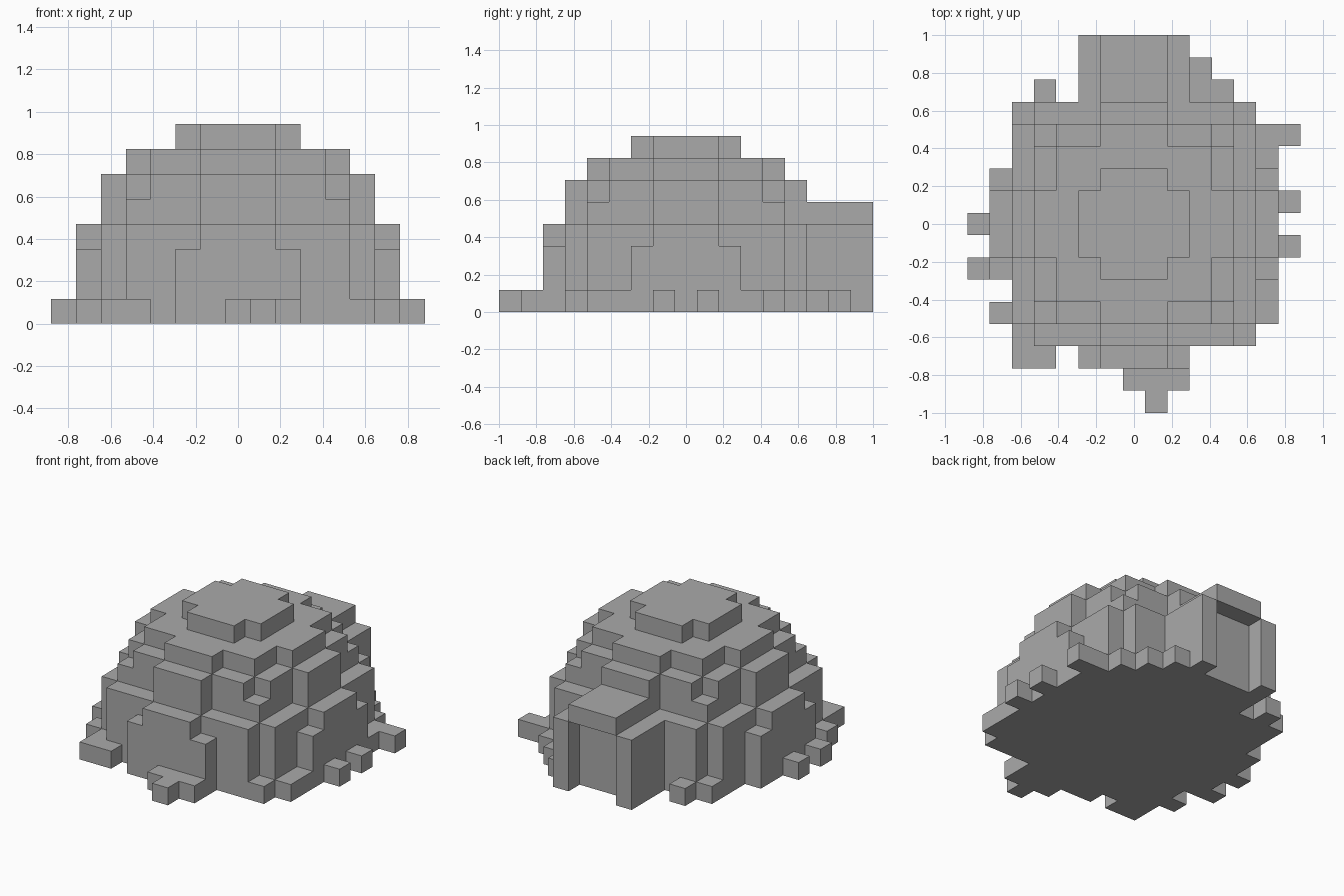
import bpy
import bmesh
import math
from mathutils import Vector

if "Cube" in bpy.data.objects:
    bpy.data.objects.remove(bpy.data.objects["Cube"], do_unlink=True)

BLOCK = 2 / 17  # edge of one building block

stone = bpy.data.materials.new("plain_grey")
stone.use_nodes = True
GREY = (0.4, 0.4, 0.4, 1)
stone.diffuse_color = GREY
stone.node_tree.nodes["Principled BSDF"].inputs["Base Color"].default_value = GREY


def box(xs, ys, zs):
    """Grid cells in an inclusive range along each axis."""
    return {(x, y, z)
            for x in range(xs[0], xs[1] + 1)
            for y in range(ys[0], ys[1] + 1)
            for z in range(zs[0], zs[1] + 1)}


def disc(half_widths, z):
    """One course of the dome: half width for each row away from the middle."""
    cells = set()
    for row, half in enumerate(half_widths):
        for y in (row, -row):
            cells |= box((-half, half), (y, y), (z, z))
    return cells


def build(name, cells, occupied):
    """Skin the exposed sides of the cells and merge flat areas."""
    bm = bmesh.new()
    corners = {}

    def corner(p):
        key = tuple(round(2 * c) for c in p)
        if key not in corners:
            corners[key] = bm.verts.new(p * BLOCK)
        return corners[key]

    axes = [Vector((1, 0, 0)), Vector((0, 1, 0)), Vector((0, 0, 1))]
    for cell in sorted(cells):
        centre = Vector(cell) + axes[2] / 2
        for i in range(3):
            u, v = axes[(i + 1) % 3] / 2, axes[(i + 2) % 3] / 2
            for side in (1, -1):
                neighbour = list(cell)
                neighbour[i] += side
                if tuple(neighbour) in occupied:
                    continue
                mid = centre + axes[i] * side / 2
                quad = [mid - u - v, mid + u - v, mid + u + v, mid - u + v]
                bm.faces.new([corner(p) for p in quad[::side]])
    bmesh.ops.dissolve_limit(bm, angle_limit=math.radians(1),
                             verts=bm.verts, edges=bm.edges)
    mesh = bpy.data.meshes.new(name)
    bm.to_mesh(mesh)
    bm.free()
    mesh.materials.append(stone)
    bpy.context.collection.objects.link(bpy.data.objects.new(name, mesh))


# Dome: courses from the ground up
wall = (6, 6, 6, 5, 5, 4, 2)
courses = [wall, wall, wall,
           (6, 6, 5, 5, 5, 4, 1),
           (5, 5, 4, 4, 4, 1),
           (5, 5, 4, 4, 3, 1),
           (4, 4, 3, 3, 1),
           (2, 2, 1)]
dome = set().union(*(disc(c, z) for z, c in enumerate(courses)))

# Entrance: passage with a raised roof and a doorway set back between posts
entrance = box((-2, 2), (6, 7), (0, 3)) | box((-1, 1), (6, 8), (4, 4))
for x in (-2, 2):
    entrance |= box((x, x), (8, 8), (0, 3))
entrance -= dome

# Loose blocks scattered around the foot: row -> columns
scatter = {7: [3], 6: [-4, 3, 4], 5: [-5, 5], 4: [6, 7], 3: [6], 1: [7],
           0: [-7], -1: [7], -2: [-7], -3: [6], -4: [-6, 6], -5: [-5, 5],
           -6: [-5, -4], -7: [0, 1, 2], -8: [1]}
loose = {(x, y, 0) for y, columns in scatter.items() for x in columns}

everything = dome | entrance | loose
build("dome", dome, everything)
build("entrance_passage", entrance, everything)
build("ground_blocks", loose, everything)
